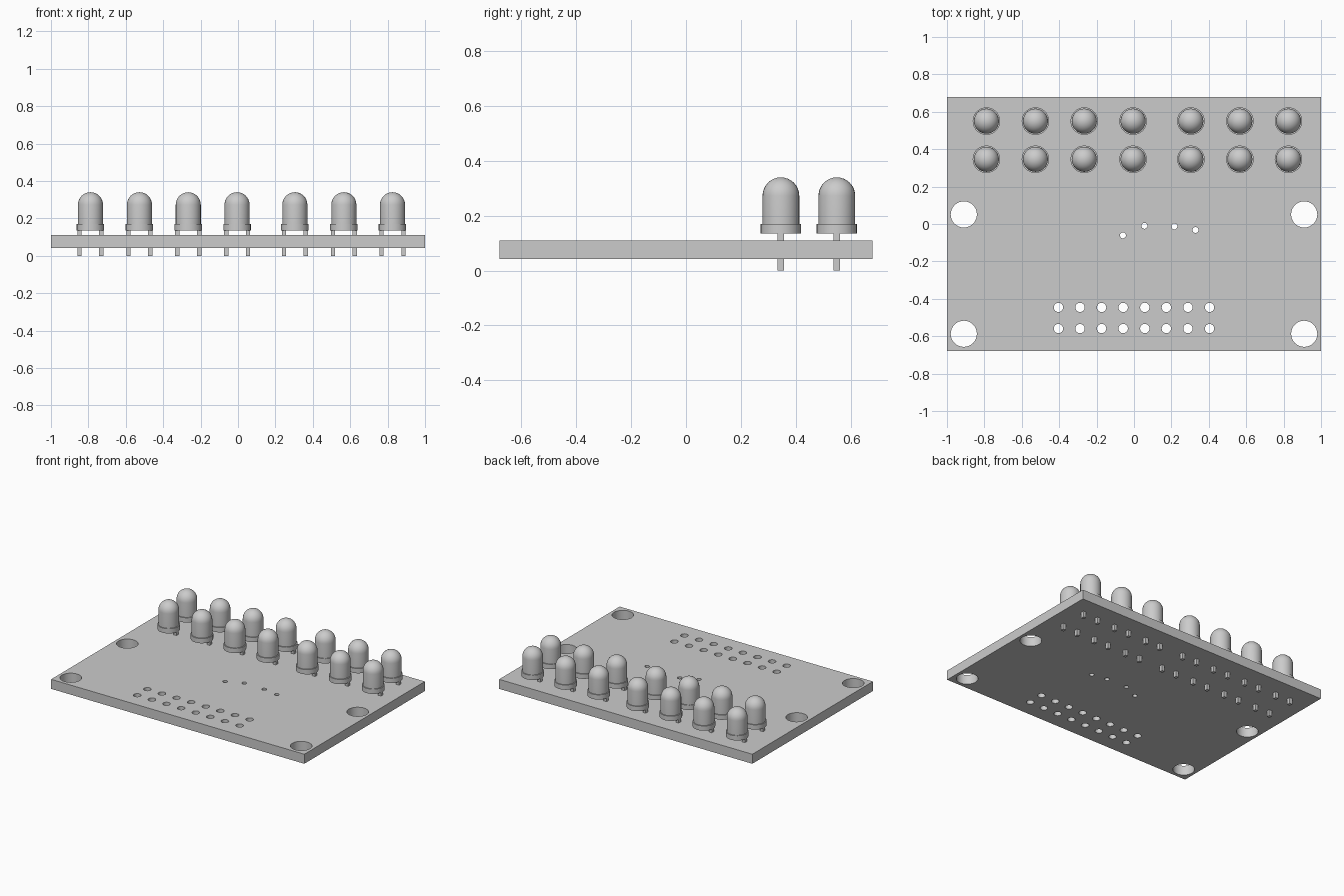
import bpy, bmesh, math
from mathutils import Matrix, Vector

cube = bpy.data.objects.get("Cube")
if cube:
    bpy.data.objects.remove(cube, do_unlink=True)

GREY = (0.6, 0.6, 0.6, 1)
grey = bpy.data.materials.new("plain grey")
grey.use_nodes = True
grey.diffuse_color = GREY
grey.node_tree.nodes["Principled BSDF"].inputs["Base Color"].default_value = GREY

BOARD_BOTTOM, BOARD_TOP = 0.042, 0.11


def link(name, data, location=(0, 0, 0)):
    ob = bpy.data.objects.new(name, data)
    ob.location = location
    bpy.context.collection.objects.link(ob)
    return ob


def smooth(ob):
    bpy.ops.object.select_all(action='DESELECT')
    ob.select_set(True)
    bpy.context.view_layer.objects.active = ob
    bpy.ops.object.shade_smooth_by_angle(angle=math.radians(35))


def finish(bm, name):
    me = bpy.data.meshes.new(name)
    bmesh.ops.recalc_face_normals(bm, faces=bm.faces[:])
    bm.to_mesh(me)
    bm.free()
    me.materials.append(grey)
    return me


# Circuit board: a filled outline with round holes, given thickness
outline = bpy.data.curves.new("board_outline", 'CURVE')
outline.dimensions = '2D'
outline.fill_mode = 'BOTH'
outline.extrude = (BOARD_TOP - BOARD_BOTTOM) / 2


def loop(points):
    spline = outline.splines.new('POLY')
    spline.points.add(len(points) - 1)
    for p, (x, y) in zip(spline.points, points):
        p.co = (x, y, 0, 1)
    spline.use_cyclic_u = True


def hole(x, y, r, sides=24):
    angles = [2 * math.pi * i / sides for i in range(sides)]
    loop([(x + r * math.cos(a), y + r * math.sin(a)) for a in angles])


loop([(-1, -0.68), (1, -0.68), (1, 0.68), (-1, 0.68)])
for x in (-0.91, 0.91):                      # mounting holes
    for y in (-0.587, 0.051):
        hole(x, y, 0.07, 32)
for i in range(8):                           # connector holes
    for y in (-0.559, -0.446):
        hole(-0.404 + i * 0.1154, y, 0.025)
for x, y in ((-0.059, -0.061), (0.056, -0.01), (0.216, -0.013), (0.329, -0.032)):
    hole(x, y, 0.016, 16)                    # small component holes

helper = link("board_outline", outline)
bpy.context.view_layer.update()
graph = bpy.context.evaluated_depsgraph_get()
raw = bpy.data.meshes.new_from_object(helper.evaluated_get(graph))
bm = bmesh.new()
bm.from_mesh(raw)
bmesh.ops.remove_doubles(bm, verts=bm.verts[:], dist=0.0001)
bpy.data.objects.remove(helper, do_unlink=True)
bpy.data.meshes.remove(raw)
board_mesh = finish(bm, "circuit_board")
board_mesh.materials.clear()
board_mesh.materials.append(grey)
for f in board_mesh.polygons:
    f.material_index = 0
board = link("circuit_board", board_mesh, (0, 0, (BOARD_TOP + BOARD_BOTTOM) / 2))
smooth(board)

# Lamp: rimmed cylinder with a domed top, turned from a profile
RADIUS, DOME_BASE = 0.067, 0.273
profile = [(0, 0.136), (0.0735, 0.136), (0.0735, 0.17), (RADIUS, 0.17)]
for i in range(9):
    a = math.pi / 2 * i / 8
    profile.append((RADIUS * math.cos(a) if i < 8 else 0, DOME_BASE + RADIUS * math.sin(a)))
bm = bmesh.new()
verts = [bm.verts.new((r, 0, z)) for r, z in profile]
edges = [bm.edges.new(pair) for pair in zip(verts, verts[1:])]
bmesh.ops.spin(bm, geom=verts + edges, cent=(0, 0, 0), axis=(0, 0, 1),
               angle=2 * math.pi, steps=28, use_duplicate=False)
bmesh.ops.remove_doubles(bm, verts=bm.verts[:], dist=0.0001)
lamp_mesh = finish(bm, "lamp")

# Pair of square leads running down through the board
bm = bmesh.new()
for side in (-1, 1):
    size = Matrix.Diagonal((0.023, 0.024, 0.14, 1))
    bmesh.ops.create_cube(bm, size=1, matrix=Matrix.Translation(Vector((side * 0.0585, 0, 0.07))) @ size)
lead_mesh = finish(bm, "leads")

# Two rows of seven lamps
for row, y in (("front", 0.346), ("back", 0.55)):
    for n, x in enumerate((-0.789, -0.527, -0.266, -0.005, 0.304, 0.566, 0.826), 1):
        lamp = link(f"{row}_lamp_{n}", lamp_mesh, (x, y, 0))
        link(f"{row}_leads_{n}", lead_mesh, (x, y, 0))
smooth(lamp)
